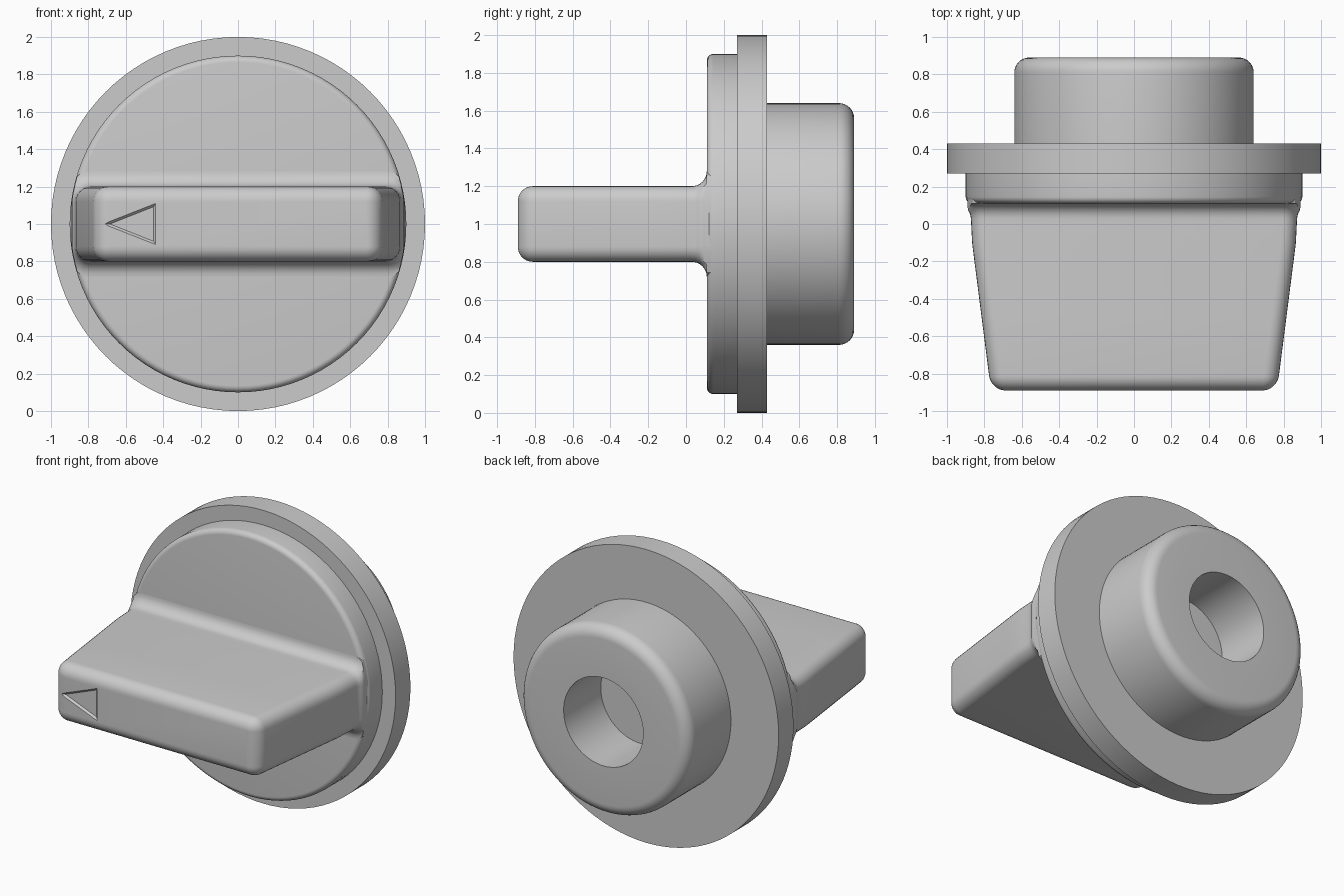
import bpy, bmesh
from math import sin, cos, pi, hypot

if "Cube" in bpy.data.objects:
    bpy.data.objects.remove(bpy.data.objects["Cube"])

CZ = 1.0            # height of the knob axis (axis runs along y)
SEG = 96


def arc(cx, cy, r, a0, a1, n=6):
    """Points of an arc, angles in degrees."""
    return [(cx + r * cos((a0 + (a1 - a0) * i / n) * pi / 180),
             cy + r * sin((a0 + (a1 - a0) * i / n) * pi / 180)) for i in range(n + 1)]


def loft(name, rings):
    """Skin a list of equal-length point rings and cap both ends."""
    bm = bmesh.new()
    vr = [[bm.verts.new(p) for p in ring] for ring in rings]
    n = len(vr[0])
    for a, b in zip(vr, vr[1:]):
        for i in range(n):
            j = (i + 1) % n
            bm.faces.new((a[i], a[j], b[j], b[i]))
    bm.faces.new(vr[0])
    bm.faces.new(vr[-1][::-1])
    bmesh.ops.recalc_face_normals(bm, faces=bm.faces)
    me = bpy.data.meshes.new(name)
    bm.to_mesh(me)
    bm.free()
    ob = bpy.data.objects.new(name, me)
    bpy.context.collection.objects.link(ob)
    return ob


def select(ob):
    bpy.ops.object.select_all(action='DESELECT')
    ob.select_set(True)
    bpy.context.view_layer.objects.active = ob


def smooth(ob):
    select(ob)
    bpy.ops.object.shade_smooth_by_angle(angle=0.5)


# Round body: front disc, flange, rear boss and blind shaft hole, as (radius, y)
profile = (arc(0.865, 0.145, 0.035, -90, 0)
           + [(0.9, 0.27), (1.0, 0.27), (1.0, 0.43), (0.64, 0.43)]
           + arc(0.56, 0.81, 0.08, 0, 90, 8)
           + [(0.30, 0.89), (0.30, 0.49)])
body = loft("knob_body", [[(r * cos(2 * pi * i / SEG), y, CZ + r * sin(2 * pi * i / SEG))
                           for i in range(SEG)] for r, y in profile])
smooth(body)


# Grip: rounded-rectangle sections along y
def half_width(y):
    return min(0.775 + 0.128 * (y + 0.81), 0.868 + 0.05 * (y + 0.05), 0.875)


def section(y, offset, limit=None):
    hx, hz, r = half_width(y) + offset, 0.2 + offset, 0.08 + offset
    pts = []
    for k, (sx, sz) in enumerate([(1, 1), (-1, 1), (-1, -1), (1, -1)]):
        pts += arc(sx * (hx - r), sz * (hz - r), r, 90 * k, 90 * k + 90)
    if limit:       # keep the base fillet within the disc
        pts = [(x * min(1, limit / hypot(x, z)), z * min(1, limit / hypot(x, z)))
               for x, z in pts]
    return [(x, y, CZ + z) for x, z in pts]


R, F = 0.078, 0.08
rings = [section(-0.89 + R * (1 - cos(a)), -R * (1 - sin(a)))
         for a in [i * pi / 16 for i in range(9)]]
rings += [section(y, 0) for y in (-0.5, -0.2, -0.1, -0.05, 0.0)]
rings += [section(0.03 + F * sin(a), F * (1 - cos(a)), 0.897)
          for a in [i * pi / 16 for i in range(9)]]
rings.append(section(0.16, F, 0.897))
grip = loft("grip", rings)

# Pointer mark: shallow triangular recess with sloping walls
outer = [(-0.72, 1.0), (-0.44, 1.11), (-0.44, 0.89)]
inner = [(-0.685, 1.0), (-0.452, 1.092), (-0.452, 0.908)]
mid = [(2 * o[0] - i[0], 2 * o[1] - i[1]) for o, i in zip(outer, inner)]
cutter = loft("pointer_cutter", [[(x, y, z) for x, z in tri]
                                 for tri, y in ((mid, -0.902), (inner, -0.878))])
cutter.hide_render = True
cut = grip.modifiers.new("pointer_recess", 'BOOLEAN')
cut.operation = 'DIFFERENCE'
cut.solver = 'EXACT'
cut.object = cutter
select(grip)
bpy.ops.object.modifier_apply(modifier=cut.name)
bpy.data.objects.remove(cutter)
smooth(grip)
